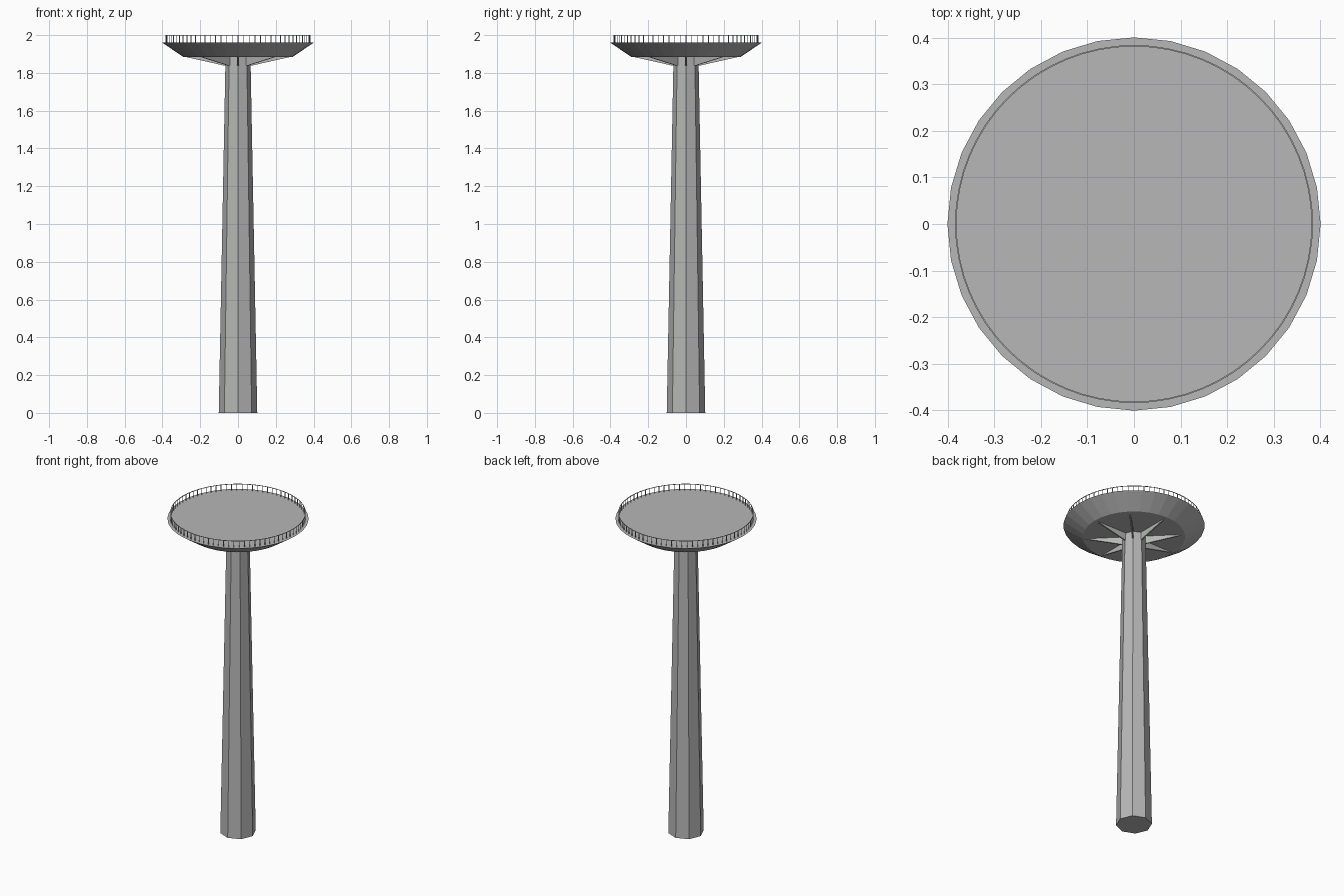
import bpy, bmesh
from math import cos, sin, pi

if "Cube" in bpy.data.objects:
    bpy.data.objects.remove(bpy.data.objects["Cube"])

# Shared dark grey paint
paint = bpy.data.materials.new("grey_paint")
paint.diffuse_color = (0.465, 0.475, 0.465, 1)
paint.use_nodes = True
paint.node_tree.nodes["Principled BSDF"].inputs["Base Color"].default_value = paint.diffuse_color


def finish(name, bm):
    bmesh.ops.recalc_face_normals(bm, faces=bm.faces)
    me = bpy.data.meshes.new(name)
    bm.to_mesh(me)
    bm.free()
    me.materials.append(paint)
    ob = bpy.data.objects.new(name, me)
    bpy.context.collection.objects.link(ob)
    return ob


def lathe(name, profile, sides, closed=False):
    """Revolve (radius, z) points; open profiles get flat end caps."""
    bm = bmesh.new()
    rings = [[bm.verts.new((r * cos(2 * pi * i / sides), r * sin(2 * pi * i / sides), z))
              for i in range(sides)] for r, z in profile]
    pairs = list(zip(rings, rings[1:]))
    if closed:
        pairs.append((rings[-1], rings[0]))
    else:
        bm.faces.new(rings[0])
        bm.faces.new(rings[-1])
    for a, b in pairs:
        for i in range(sides):
            j = (i + 1) % sides
            bm.faces.new((a[i], a[j], b[j], b[i]))
    return finish(name, bm)


def radial_plates(name, outline, half, count):
    """Thin plates with a (radius, z) outline repeated around z."""
    bm = bmesh.new()
    for k in range(count):
        c, s = cos(2 * pi * k / count), sin(2 * pi * k / count)
        a, b = [[bm.verts.new((r * c - t * s, r * s + t * c, z)) for r, z in outline]
                for t in (-half, half)]
        bm.faces.new(a)
        bm.faces.new(b)
        n = len(outline)
        for i in range(n):
            j = (i + 1) % n
            bm.faces.new((a[i], a[j], b[j], b[i]))
    return finish(name, bm)


# Tapered octagonal column
lathe("column", [(0.102, 0), (0.066, 1.885)], 8)

# Flared platform with flat deck
lathe("platform", [(0.29, 1.885), (0.401, 1.96)], 32)

# Triangular support fins under the platform
radial_plates("support_fins", [(0.05, 1.838), (0.07, 1.838), (0.285, 1.886), (0.05, 1.886)],
              0.004, 8)

# Guard rail: thin top ring and posts
lathe("top_rail", [(0.3815, 1.997), (0.3845, 1.997), (0.3845, 2.0), (0.3815, 2.0)], 64, closed=True)
radial_plates("rail_posts", [(0.3815, 1.958), (0.3845, 1.958), (0.3845, 1.998), (0.3815, 1.998)],
              0.0018, 80)
